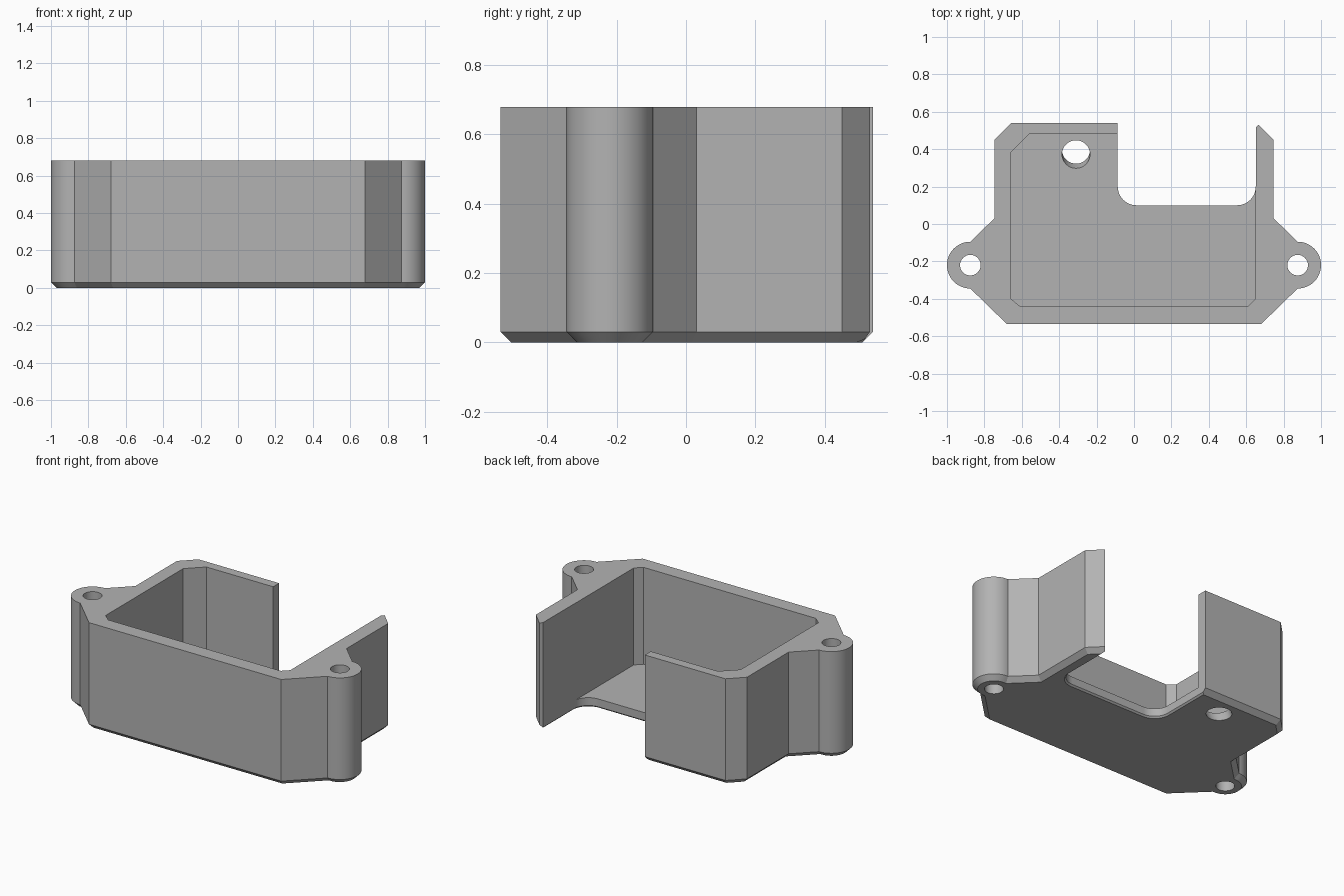
import bpy, bmesh
from math import cos, sin, pi
from mathutils import Vector

cube = bpy.data.objects.get("Cube")
if cube:
    bpy.data.objects.remove(cube, do_unlink=True)

HEIGHT, FLOOR, CHAMFER = 0.68, 0.06, 0.03
EAR_X, EAR_Y, EAR_R = 0.875, -0.22, 0.125

grey = bpy.data.materials.new("plastic grey")
grey.use_nodes = True
grey.diffuse_color = (0.45, 0.45, 0.45, 1)
grey.node_tree.nodes["Principled BSDF"].inputs["Base Color"].default_value = grey.diffuse_color


def arc(cx, cy, r, start, end, steps):
    return [(cx + r * cos(start + (end - start) * i / steps),
             cy + r * sin(start + (end - start) * i / steps)) for i in range(steps + 1)]


def inset(points, distance):
    """Move a counter-clockwise outline inwards with mitred corners."""
    result = []
    for i, p in enumerate(points):
        p = Vector(p)
        a = (p - Vector(points[i - 1])).normalized()
        b = (Vector(points[(i + 1) % len(points)]) - p).normalized()
        na, nb = Vector((-a.y, a.x)), Vector((-b.y, b.x))
        result.append(tuple(p + (na + nb) * distance / (1 + na.dot(nb))))
    return result


def loft(name, layers):
    """Solid through matching counter-clockwise outlines, each with a height."""
    bm = bmesh.new()
    rings = [[bm.verts.new((x, y, z)) for x, y in pts] for pts, z in layers]
    for low, high in zip(rings, rings[1:]):
        for i in range(len(low)):
            j = (i + 1) % len(low)
            bm.faces.new((low[i], low[j], high[j], high[i]))
    bm.faces.new(rings[0][::-1])
    bm.faces.new(rings[-1])
    mesh = bpy.data.meshes.new(name)
    bm.to_mesh(mesh)
    bm.free()
    mesh.materials.append(grey)
    obj = bpy.data.objects.new(name, mesh)
    bpy.context.collection.objects.link(obj)
    return obj


# Outer body: one half of the outline, mirrored, with a chamfered base
half = [(0.68, -0.535), (EAR_X, EAR_Y - EAR_R)]
half += arc(EAR_X, EAR_Y, EAR_R, -pi / 2, pi / 2, 32)[1:]
half += [(0.747, 0.03), (0.747, 0.45), (0.657, 0.54)]
outline = half + [(-x, y) for x, y in reversed(half)]
housing = loft("housing", [(inset(outline, CHAMFER), 0), (outline, CHAMFER), (outline, HEIGHT)])

# Inner pocket with clipped corners
pocket = [(-0.61, -0.44), (0.61, -0.44), (0.65, -0.4), (0.65, 0.48),
          (-0.56, 0.48), (-0.657, 0.385), (-0.657, -0.4)]
cutters = [loft("pocket_cutter", [(pocket, FLOOR), (pocket, 1)])]

# Rear opening with rounded inner corners and a slightly eased lower edge
left, right, front, r = -0.087, 0.651, 0.1, 0.1
opening = (arc(left + r, front + r, r, pi, 1.5 * pi, 10)
           + arc(right - r, front + r, r, 1.5 * pi, 2 * pi, 10)
           + [(right, 0.515), (right + 0.08, 0.6), (left, 0.6)])
cutters.append(loft("opening_cutter", [(inset(opening, -0.02), -0.01), (opening, 0.01), (opening, 1)]))

# Screw holes through the ears
for side in (-1, 1):
    ring = arc(side * EAR_X, EAR_Y, 0.055, 0, 2 * pi, 32)[:-1]
    cutters.append(loft("ear_hole_cutter", [(ring, -0.1), (ring, 1)]))

# Slanted cable hole in the floor
low = arc(-0.31, 0.41, 0.075, 0, 2 * pi, 32)[:-1]
high = arc(-0.31, 0.36, 0.075, 0, 2 * pi, 32)[:-1]
cutters.append(loft("cable_hole_cutter", [(low, -0.03), (high, 0.09)]))

bpy.context.view_layer.objects.active = housing
for cutter in cutters:
    cutter.hide_render = True
    mod = housing.modifiers.new("cut", "BOOLEAN")
    mod.operation, mod.solver, mod.object = "DIFFERENCE", "EXACT", cutter
    bpy.ops.object.modifier_apply(modifier=mod.name)
    bpy.data.objects.remove(cutter, do_unlink=True)

bpy.ops.object.select_all(action="DESELECT")
housing.select_set(True)
bpy.ops.object.shade_smooth_by_angle(angle=pi / 9)
